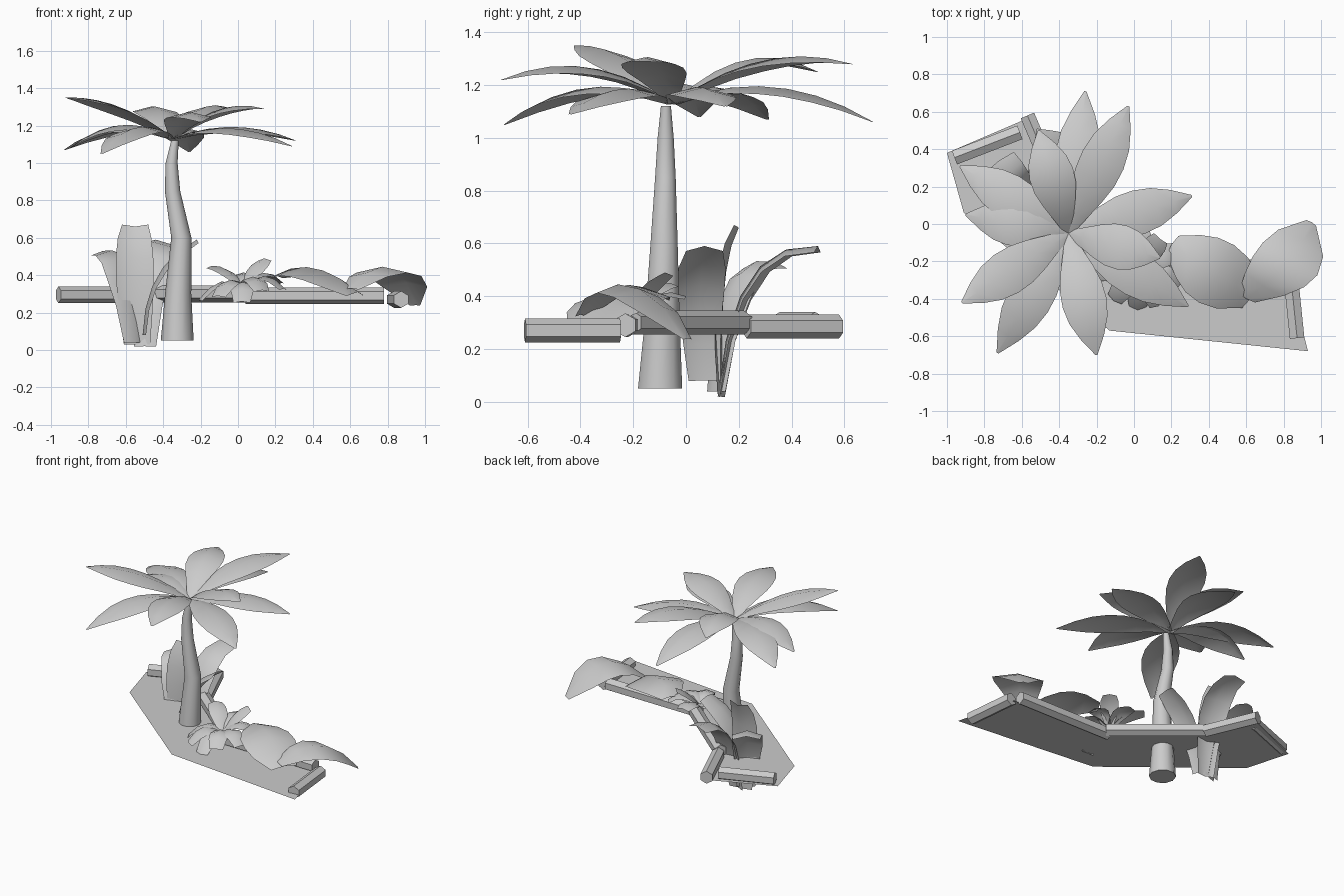
import bpy, bmesh, math
from mathutils import Vector

if "Cube" in bpy.data.objects:
    bpy.data.objects.remove(bpy.data.objects["Cube"])


def finish(name, bm, smooth=None):
    me = bpy.data.meshes.new(name)
    bm.normal_update()
    bm.to_mesh(me)
    bm.free()
    ob = bpy.data.objects.new(name, me)
    bpy.context.collection.objects.link(ob)
    if smooth:
        bpy.ops.object.select_all(action='DESELECT')
        ob.select_set(True)
        bpy.context.view_layer.objects.active = ob
        bpy.ops.object.shade_smooth_by_angle(angle=math.radians(smooth))
    return ob


def blade(bm, base, ctrl, tip, widths, fold, side=None):
    """Leaf sheet along a quadratic curve; widths are half widths, fold drops the edges."""
    b, c, t = Vector(base), Vector(ctrl), Vector(tip)
    flat = t - b
    s = Vector(side).normalized() if side else Vector((flat.y, -flat.x, 0)).normalized()
    rows, n = [], len(widths) - 1
    for i, w in enumerate(widths):
        u = i / n
        p = b * (1 - u) ** 2 + c * 2 * u * (1 - u) + t * u * u
        d = ((c - b) * (1 - u) + (t - c) * u).normalized()
        drop = s.cross(d).normalized() * fold * w
        rows.append([bm.verts.new(p + s * w * k - drop * abs(k)) for k in (-1, 0, 1)])
    for r0, r1 in zip(rows, rows[1:]):
        for j in (0, 1):
            bm.faces.new((r0[j], r0[j + 1], r1[j + 1], r1[j]))


def tube(bm, rings, sides):
    """Capped tube through (x, y, z, radius) stations, rings kept level."""
    loops = [[bm.verts.new((x + r * math.cos(a), y + r * math.sin(a), z))
              for a in (2 * math.pi * k / sides for k in range(sides))] for x, y, z, r in rings]
    for a, b in zip(loops, loops[1:]):
        for k in range(sides):
            m = (k + 1) % sides
            bm.faces.new((a[k], a[m], b[m], b[k]))
    bm.faces.new(loops[0][::-1])
    bm.faces.new(loops[-1])


# flat bed the plants grow from
bm = bmesh.new()
outline = [(-1, .38), (-.91, .06), (-.13, -.57), (.93, -.68), (.82, -.24),
           (.07, -.22), (-.43, .23), (-.58, .56)]
bm.faces.new([bm.verts.new((x, y, .26)) for x, y in outline])
finish("garden_bed", bm)

# six-sided border logs
logs = [((.835, -.25, .27), (.872, -.61, .27)), ((.78, -.23, .29), (.04, -.22, .29)),
        ((.07, -.20, .30), (-.43, .22, .30)), ((-.42, .23, .285), (-.57, .58, .285)),
        ((-.61, .49, .295), (-.96, .355, .295))]
for i, (a, b) in enumerate(logs):
    a, b = Vector(a), Vector(b)
    bm = bmesh.new()
    bmesh.ops.create_cone(bm, cap_ends=True, segments=6, radius1=.045, radius2=.045,
                          depth=(b - a).length)
    ob = finish(f"border_log_{i + 1}", bm)
    ob.location = (a + b) / 2
    ob.rotation_euler = (b - a).to_track_quat('Z', 'Y').to_euler()

# palm trunk
bm = bmesh.new()
tube(bm, [(-.325, -.098, .05, .088), (-.32, -.09, .3, .07), (-.303, -.083, .6, .054),
          (-.35, -.078, .85, .041), (-.355, -.077, 1.0, .032), (-.337, -.076, 1.12, .02)], 10)
finish("palm_trunk", bm, 50)

# palm crown: tip position and curve height of each frond
bm = bmesh.new()
fronds = [(-.26, .71, 1.06, 1.29), (-.03, .63, 1.28, 1.38), (.31, .15, 1.12, 1.26),
          (.29, -.44, 1.09, 1.26), (-.2, -.70, 1.22, 1.36), (-.73, -.69, 1.05, 1.29),
          (-.92, -.42, 1.35, 1.36), (-.90, .05, 1.08, 1.30), (-.93, .31, 1.07, 1.28),
          (-.51, .50, 1.25, 1.40), (.14, -.18, 1.29, 1.36)]
base = Vector((-.35, -.05, 1.13))
for x, y, z, h in fronds:
    mid = base.lerp(Vector((x, y, z)), .5)
    mid.z = h
    blade(bm, base, mid, (x, y, z), [.02, .055, .09, .115, .12, .105, .065, .006], .25)
finish("palm_fronds", bm, 60)

# tall broad-leaf plant behind the palm
bm = bmesh.new()
tall = [((-.55, .10, .04), (-.60, .14, .60), (-.72, .34, .53), [.06, .08, .10, .10, .10, .09], None),
        ((-.54, .14, .03), (-.56, .12, .52), (-.55, .20, .66), [.07, .09, .10, .10, .09, .07],
         (-1, 0, 0)),
        ((-.50, .12, .02), (-.47, .17, .62), (-.44, .50, .59), [.06, .08, .10, .10, .09, .08], None),
        ((-.51, .07, .08), (-.50, .04, .45), (-.22, .07, .59), [.06, .07, .08, .09, .09, .07], None)]
for b, c, t, w, side in tall:
    blade(bm, b, c, t, w, .3, side)
finish("tall_plant", bm, 60)

# low leafy plant in the middle
bm = bmesh.new()
low = [(.02, -.46, .26, .43), (-.21, -.26, .27, .43), (-.14, -.06, .45, .46), (.14, -.08, .49, .46),
       (.24, -.14, .36, .48), (.25, -.32, .33, .46), (.13, -.44, .32, .46), (-.11, -.41, .29, .44),
       (.03, .0, .40, .45)]
for x, y, z, h in low:
    blade(bm, (.03, -.22, .33), (.03 + (x - .03) * .5, -.22 + (y + .22) * .5, h), (x, y, z),
          [.02, .045, .06, .06, .045], .3)
finish("low_plant", bm, 60)

# two wide drooping leaves on the right
bm = bmesh.new()
blade(bm, (.20, -.11, .40), (.40, -.25, .52), (.64, -.38, .31), [.06, .13, .17, .18, .16, .09], .3)
blade(bm, (.60, -.40, .33), (.84, -.24, .60), (.95, .01, .24), [.05, .12, .16, .17, .14, .03], .2,
      (.84, -.5, 0))
finish("wide_leaves", bm, 60)
